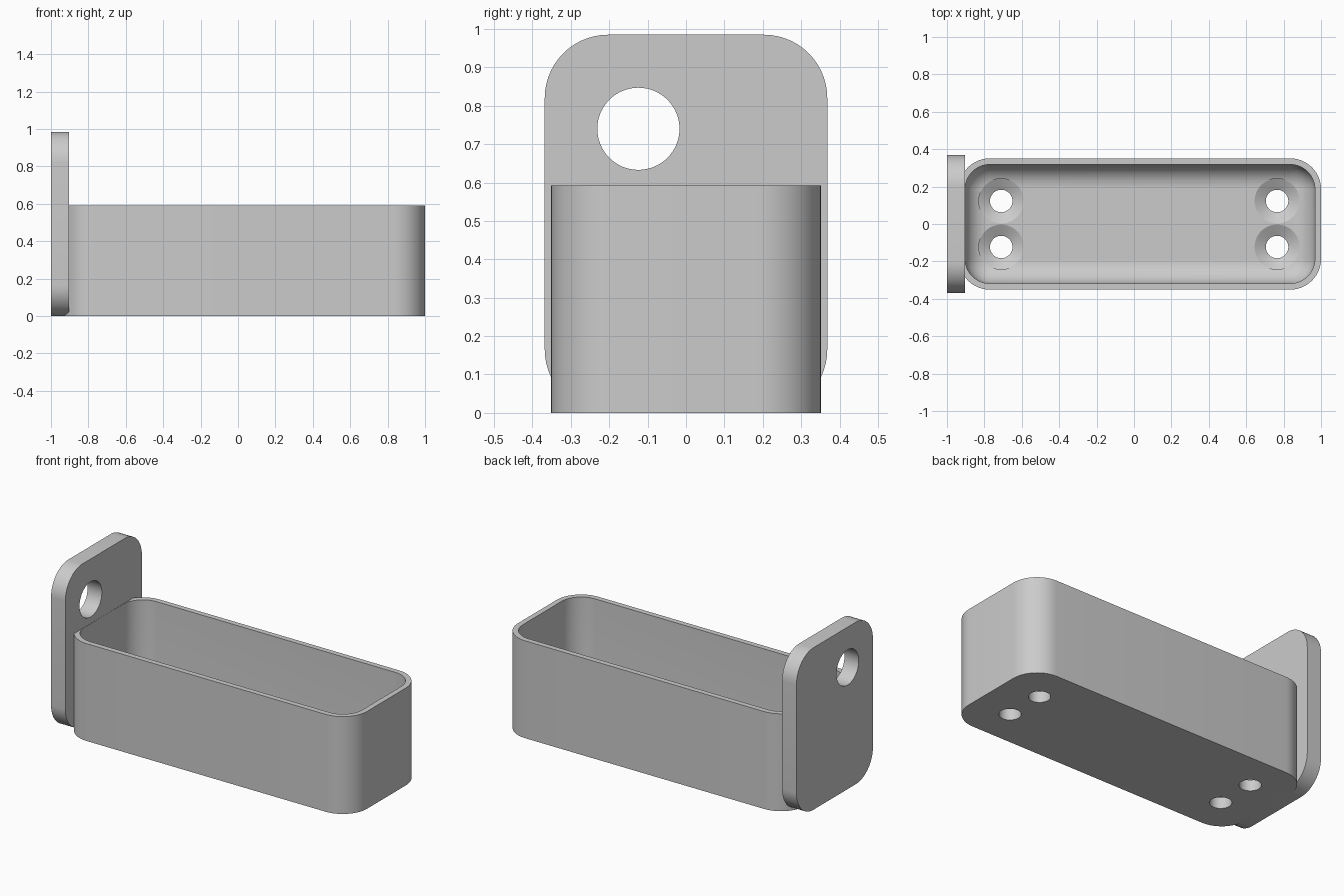
import bpy
import bmesh
from math import cos, sin, pi, radians
from mathutils import Matrix, Vector

if "Cube" in bpy.data.objects:
    bpy.data.objects.remove(bpy.data.objects["Cube"])

grey = bpy.data.materials.new("plain_grey")
grey.use_nodes = True
colour = (0.6, 0.6, 0.6, 1)
grey.diffuse_color = colour
grey.node_tree.nodes["Principled BSDF"].inputs["Base Color"].default_value = colour

STEPS = 14  # segments in each rounded corner


def rounded_loop(half_x, half_y, radius, z):
    """Points of a rounded rectangle, counter-clockwise."""
    points = []
    for quarter, (sx, sy) in enumerate([(1, 1), (-1, 1), (-1, -1), (1, -1)]):
        for i in range(STEPS + 1):
            a = (quarter + i / STEPS) * pi / 2
            points.append(Vector((sx * (half_x - radius) + radius * cos(a),
                                  sy * (half_y - radius) + radius * sin(a), z)))
    return points


def circle(radius, z, sides=64):
    return [Vector((radius * cos(2 * pi * i / sides), radius * sin(2 * pi * i / sides), z))
            for i in range(sides)]


def loft(name, loops, matrix):
    """Closed solid skinned through a stack of matching loops."""
    bm = bmesh.new()
    rings = [[bm.verts.new(matrix @ p) for p in loop] for loop in loops]
    for low, high in zip(rings, rings[1:]):
        for i in range(len(low)):
            j = (i + 1) % len(low)
            bm.faces.new((low[i], low[j], high[j], high[i]))
    bm.faces.new(rings[0][::-1])
    bm.faces.new(rings[-1])
    bmesh.ops.recalc_face_normals(bm, faces=bm.faces)
    mesh = bpy.data.meshes.new(name)
    bm.to_mesh(mesh)
    bm.free()
    mesh.materials.append(grey)
    obj = bpy.data.objects.new(name, mesh)
    bpy.context.collection.objects.link(obj)
    return obj


def activate(obj):
    bpy.ops.object.select_all(action="DESELECT")
    obj.select_set(True)
    bpy.context.view_layer.objects.active = obj


def cut(obj, cutter):
    cutter.hide_render = True
    mod = obj.modifiers.new("hole", "BOOLEAN")
    mod.operation = "DIFFERENCE"
    mod.solver = "EXACT"
    mod.object = cutter
    activate(obj)
    bpy.ops.object.modifier_apply(modifier=mod.name)
    bpy.data.objects.remove(cutter)


# Tray: outer wall, rim, inner wall, then a rounded floor edge
left, right, half_y, height = -0.936, 1.0, 0.351, 0.592
corner, wall, floor, fillet = 0.165, 0.033, 0.1, 0.125
half_x, middle = (right - left) / 2, (right + left) / 2
loops = [rounded_loop(half_x, half_y, corner, z) for z in (0, height)]
loops.append(rounded_loop(half_x - wall, half_y - wall, corner - wall, height))
for i in range(STEPS + 1):
    a = i / STEPS * pi / 2
    inset = wall + fillet * (1 - cos(a))
    loops.append(rounded_loop(half_x - inset, half_y - inset, corner - inset,
                              floor + fillet * (1 - sin(a))))
tray = loft("tray", loops, Matrix.Translation((middle, 0, 0)))

# Countersunk screw holes through the tray floor
for x in (-0.71, 0.765):
    for y in (-0.123, 0.123):
        profile = [(0.06, -0.1), (0.06, floor - 0.033), (0.12, floor), (0.12, 0.4)]
        cut(tray, loft("screw_cutter", [circle(r, z) for r, z in profile],
                       Matrix.Translation((x, y, 0))))

# Upright end plate, drawn flat and stood up facing x
plate_height, plate_half_y = 0.985, 0.368
stand = Matrix(((0, 0, 1, 0), (1, 0, 0, 0), (0, 1, 0, 0), (0, 0, 0, 1)))
plate = loft("end_plate",
             [rounded_loop(plate_half_y, plate_height / 2, 0.165, x) for x in (-1, -0.904)],
             Matrix.Translation((0, 0, plate_height / 2)) @ stand)
cut(plate, loft("plate_hole_cutter", [circle(0.107, x) for x in (-1.2, -0.7)],
                Matrix.Translation((0, -0.124, 0.74)) @ stand))

for part in (tray, plate):
    activate(part)
    bpy.ops.object.shade_smooth_by_angle(angle=radians(25))
